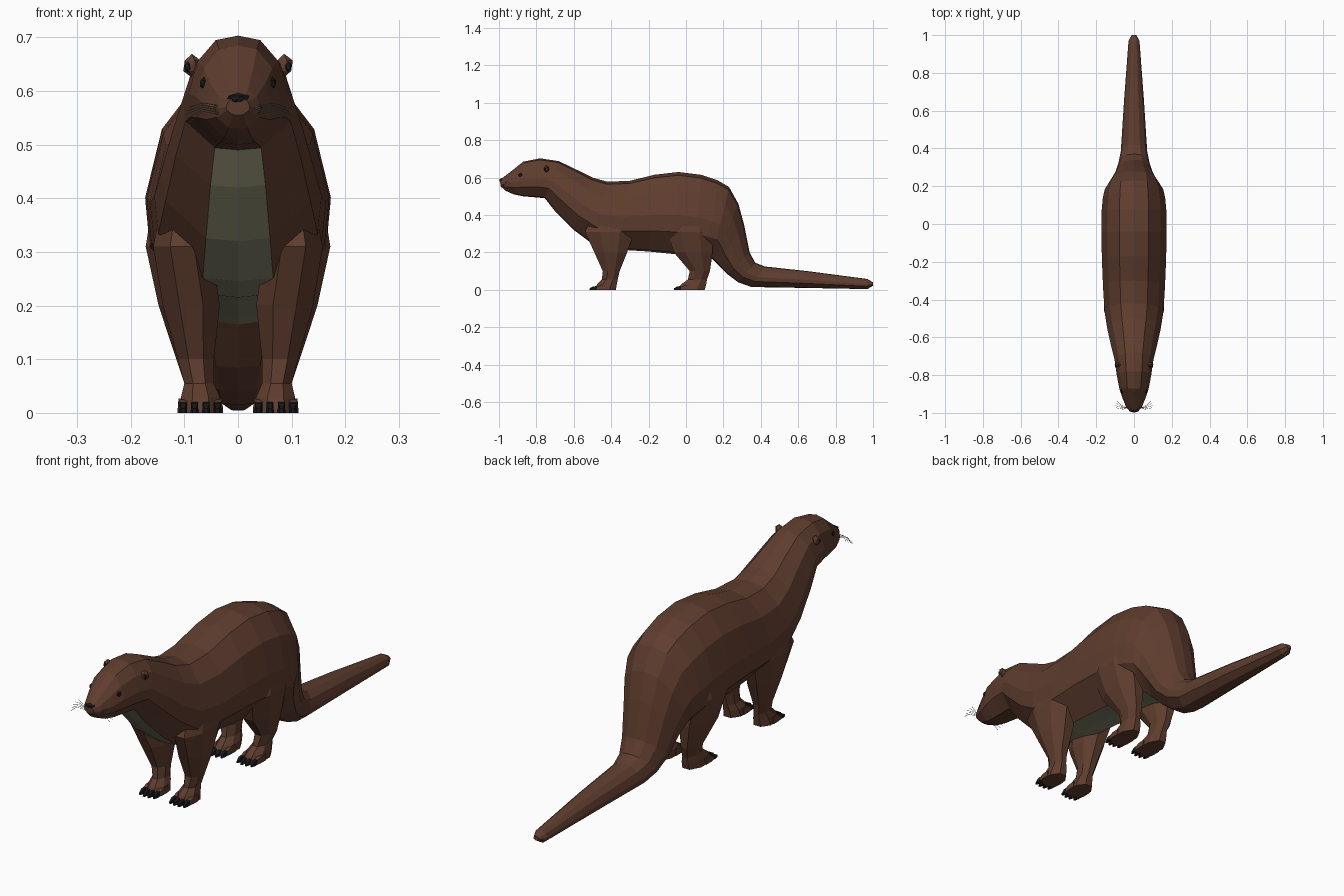
import bpy, bmesh, math
from mathutils import Vector

if "Cube" in bpy.data.objects:
    bpy.data.objects.remove(bpy.data.objects["Cube"])


def material(name, rgb):
    m = bpy.data.materials.new(name)
    m.diffuse_color = (*rgb, 1)
    m.use_nodes = True
    m.node_tree.nodes["Principled BSDF"].inputs["Base Color"].default_value = m.diffuse_color
    return m


FUR = material("brown fur", (0.115, 0.047, 0.028))
CREAM = material("pale belly", (0.24, 0.235, 0.15))
BLACK = material("black", (0.01, 0.01, 0.012))
WHISKER = material("whisker grey", (0.25, 0.25, 0.18))


def finish(bm, name, *mats):
    bmesh.ops.recalc_face_normals(bm, faces=bm.faces)
    me = bpy.data.meshes.new(name)
    bm.to_mesh(me)
    bm.free()
    for m in mats:
        me.materials.append(m)
    ob = bpy.data.objects.new(name, me)
    bpy.context.collection.objects.link(ob)
    return ob


def loft(rings):
    """Skin a list of equal-length point rings and cap both ends."""
    bm = bmesh.new()
    vs = [[bm.verts.new(p) for p in r] for r in rings]
    n = len(vs[0])
    rows = []
    for a, b in zip(vs, vs[1:]):
        rows.append([bm.faces.new((a[i], a[(i + 1) % n], b[(i + 1) % n], b[i]))
                     for i in range(n)])
    bm.faces.new(vs[0])
    bm.faces.new(vs[-1])
    return bm, rows


def blob(name, mat, loc, size, subdiv=1):
    bm = bmesh.new()
    bmesh.ops.create_icosphere(bm, subdivisions=subdiv, radius=1)
    for v in bm.verts:
        v.co = Vector(a * b + c for a, b, c in zip(v.co, size, loc))
    return finish(bm, name, mat)


# Head, body and tail: top y, top z, bottom y, bottom z, half width
SECTIONS = [
    (-.995, .588, -.992, .555, .022), (-.97, .607, -.965, .53, .042),
    (-.92, .645, -.92, .51, .062), (-.87, .685, -.87, .50, .078),
    (-.78, .703, -.81, .495, .092), (-.68, .688, -.755, .49, .103),
    (-.58, .64, -.70, .42, .122), (-.50, .60, -.60, .32, .142),
    (-.42, .578, -.50, .245, .156), (-.30, .583, -.36, .215, .164),
    (-.17, .615, -.20, .205, .17), (-.04, .63, -.05, .19, .173),
    (.08, .615, .05, .18, .172), (.17, .585, .11, .17, .165),
    (.23, .55, .14, .165, .155), (.28, .46, .15, .155, .137),
    (.31, .35, .17, .135, .118), (.34, .20, .22, .085, .098),
    (.37, .145, .28, .04, .082), (.42, .125, .35, .015, .07),
    (.65, .10, .65, .01, .053), (.97, .058, .97, .004, .029),
    (1.0, .04, 1.0, .022, .012)]
HALF = [(0, 1), (.45, .96), (.82, .77), (1, .48), (.95, .27), (.42, .02), (0, 0)]
OUTLINE = HALF + [(-u, v) for u, v in HALF[-2:0:-1]]

rings = [[(u * w, by + (ty - by) * v, bz + (tz - bz) * v) for u, v in OUTLINE]
         for ty, tz, by, bz, w in SECTIONS]
bm, rows = loft(rings)
for k in range(5, 14):          # pale strip from throat to belly
    for i in (5, 6):
        rows[k][i].material_index = 1
finish(bm, "body", FUR, CREAM)


# Legs: z, inner x, outer x, front y, back y
def leg(name, levels, side):
    out = []
    for z, x0, x1, y0, y1 in levels:
        ring = []
        for i in range(8):
            a = math.radians(22.5 + 45 * i)
            s = 1 / math.cos(math.radians(22.5))
            ring.append((side * ((x0 + x1) / 2 + (x1 - x0) / 2 * s * math.cos(a)),
                         (y0 + y1) / 2 + (y1 - y0) / 2 * s * math.sin(a), z))
        out.append(ring)
    finish(loft(out)[0], name, FUR)


FRONT_LEG = [(.40, .05, .14, -.50, -.29), (.31, .05, .158, -.54, -.275),
             (.20, .034, .14, -.49, -.315), (.10, .045, .112, -.445, -.355),
             (.055, .045, .10, -.45, -.365), (.03, .034, .106, -.475, -.37),
             (0, .03, .11, -.49, -.375)]
BACK_LEG = [(.42, .06, .155, -.06, .13), (.31, .05, .172, -.10, .145),
            (.20, .035, .148, -.065, .142), (.10, .045, .115, .02, .128),
            (.055, .045, .10, .01, .112), (.03, .034, .106, -.025, .108),
            (0, .03, .11, -.05, .10)]


# Toes and claws: tapered wedges at the front of each foot
def wedge(name, mat, x, y0, y1, w, h):
    rings = [[(x + sx * w * t, y, z * t2) for sx, z in
              ((-1, 0), (-.8, h), (.8, h), (1, 0))]
             for y, t, t2 in ((y0, 1, 1), ((y0 + y1) / 2, 1, .9), (y1, .5, .4))]
    finish(loft(rings)[0], name, mat)


for side, label in ((1, "left"), (-1, "right")):
    for levels, part, tip in ((FRONT_LEG, "front", -.49), (BACK_LEG, "back", -.04)):
        leg(f"{part}_leg_{label}", levels, side)
        for i in range(4):
            x = side * (.038 + .0215 * i)
            y = tip + (.006 if i in (0, 3) else 0)
            wedge(f"{part}_toe_{label}_{i}", FUR, x, y + .06, y - .008, .0105, .027)
            wedge(f"{part}_claw_{label}_{i}", BLACK, x, y + .01, y - .025, .0075, .02)

    # Ears, with a dark hollow in front
    blob(f"ear_{label}", FUR, (side * .086, -.745, .647), (.018, .014, .022))
    blob(f"ear_hollow_{label}", BLACK, (side * .094, -.754, .645), (.007, .006, .010))
    # Eyes
    blob(f"eye_{label}", BLACK, (side * .064, -.885, .614), (.008, .012, .012))

    # Whiskers
    cu = bpy.data.curves.new(f"whiskers_{label}", 'CURVE')
    cu.dimensions = '3D'
    cu.bevel_depth = .0008
    cu.bevel_resolution = 0
    for i in range(5):
        sp = cu.splines.new('POLY')
        sp.points.add(2)
        z = .556 + .004 * i
        pts = [(.034, -.972, z), (.065, -.985 + .006 * i, z + .006),
               (.098 - .004 * abs(i - 2), -.985 + .012 * i, z - .014 + .003 * i)]
        for p, (x, y, zz) in zip(sp.points, pts):
            p.co = (side * x, y, zz, 1)
    cu.materials.append(WHISKER)
    bpy.context.collection.objects.link(bpy.data.objects.new(f"whiskers_{label}", cu))

# Nose
blob("nose", BLACK, (0, -.985, .586), (.024, .015, .011))
